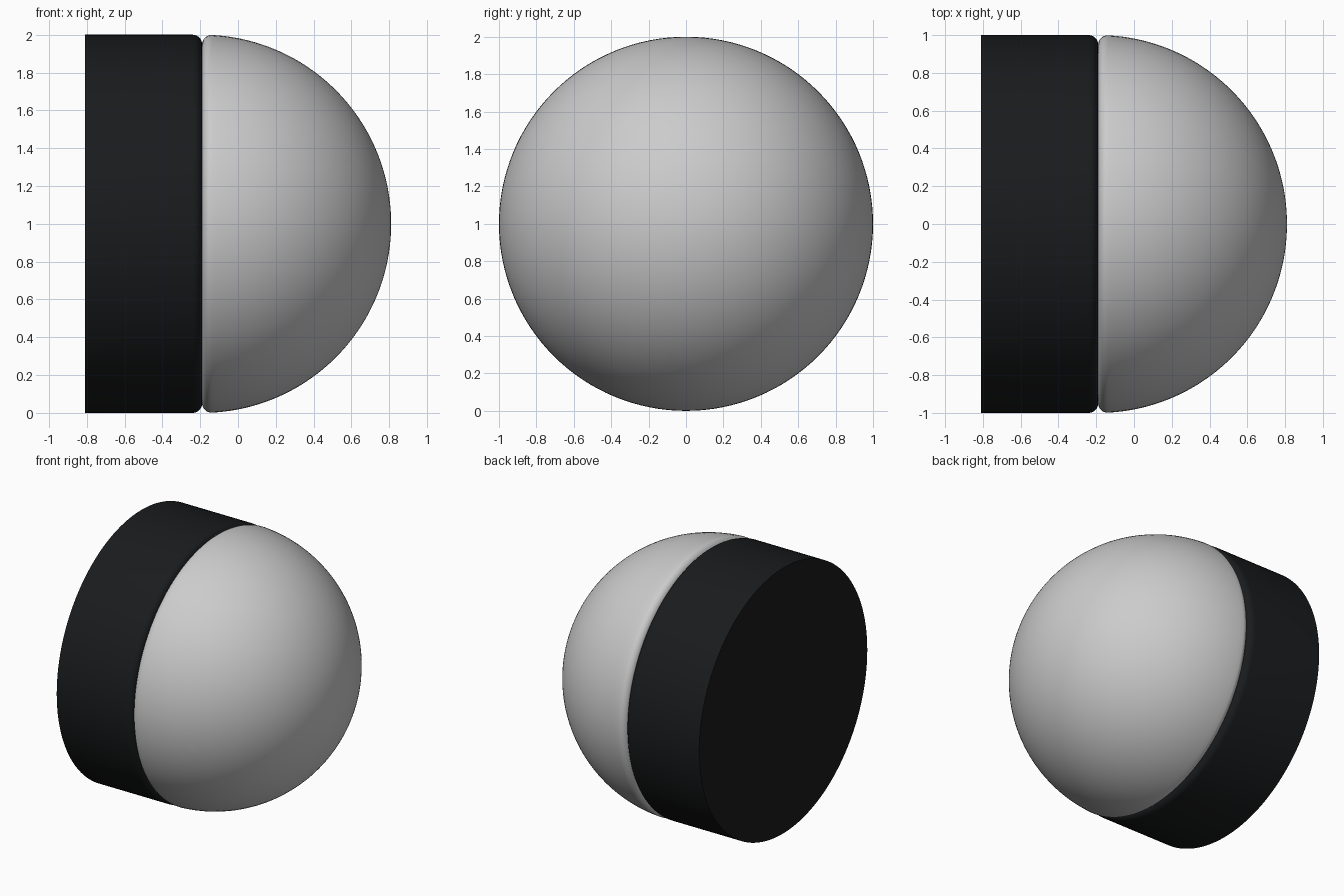
import bpy, bmesh
from math import sin, cos, pi, sqrt, atan2, radians

if "Cube" in bpy.data.objects:
    bpy.data.objects.remove(bpy.data.objects["Cube"])

SEAM = -0.19    # plane where base and dome meet
FILLET = 0.05   # rounded rims on both sides of the seam
SEGMENTS = 128


def arc(cx, cr, radius, a0, a1, steps):
    """Points (x, r) on an arc; angle 0 points along +x, 90 degrees outward."""
    angles = [a0 + (a1 - a0) * i / steps for i in range(steps + 1)]
    return [(cx + radius * cos(a), cr + radius * sin(a)) for a in angles]


def lathe(name, profile):
    """Revolve (x, r) points around the horizontal axis at z = 1."""
    bm = bmesh.new()
    verts = [bm.verts.new((x, 0, 1 + r)) for x, r in profile]
    edges = [bm.edges.new(pair) for pair in zip(verts, verts[1:])]
    bmesh.ops.spin(bm, geom=verts + edges, cent=(0, 0, 1), axis=(1, 0, 0),
                   angle=2 * pi, steps=SEGMENTS, use_merge=True)
    bmesh.ops.remove_doubles(bm, verts=bm.verts[:], dist=1e-5)
    bmesh.ops.recalc_face_normals(bm, faces=bm.faces[:])
    mesh = bpy.data.meshes.new(name)
    bm.to_mesh(mesh)
    bm.free()
    obj = bpy.data.objects.new(name, mesh)
    bpy.context.collection.objects.link(obj)
    bpy.ops.object.select_all(action='DESELECT')
    obj.select_set(True)
    bpy.context.view_layer.objects.active = obj
    bpy.ops.object.shade_smooth_by_angle(angle=radians(30))
    return obj


# Black drum: sharp back edge, rounded front edge
base = lathe("base_drum", [(-0.81, 0), (-0.81, 1)]
             + arc(SEAM - FILLET, 1 - FILLET, FILLET, pi / 2, 0, 8)
             + [(SEAM, 0)])
black = bpy.data.materials.new("black")
black.diffuse_color = (0.01, 0.011, 0.012, 1)
black.use_nodes = True
black.node_tree.nodes["Principled BSDF"].inputs["Base Color"].default_value = black.diffuse_color
base.data.materials.append(black)

# Grey half sphere with a rounded rim tangent to the seam plane and sphere
rim_r = sqrt((1 - FILLET) ** 2 - FILLET ** 2)
tangent = atan2(rim_r, FILLET)
lathe("dome", [(SEAM, 0)]
      + arc(SEAM + FILLET, rim_r, FILLET, pi, tangent, 8)
      + arc(SEAM, 0, 1, tangent, 0, 48)[1:])
